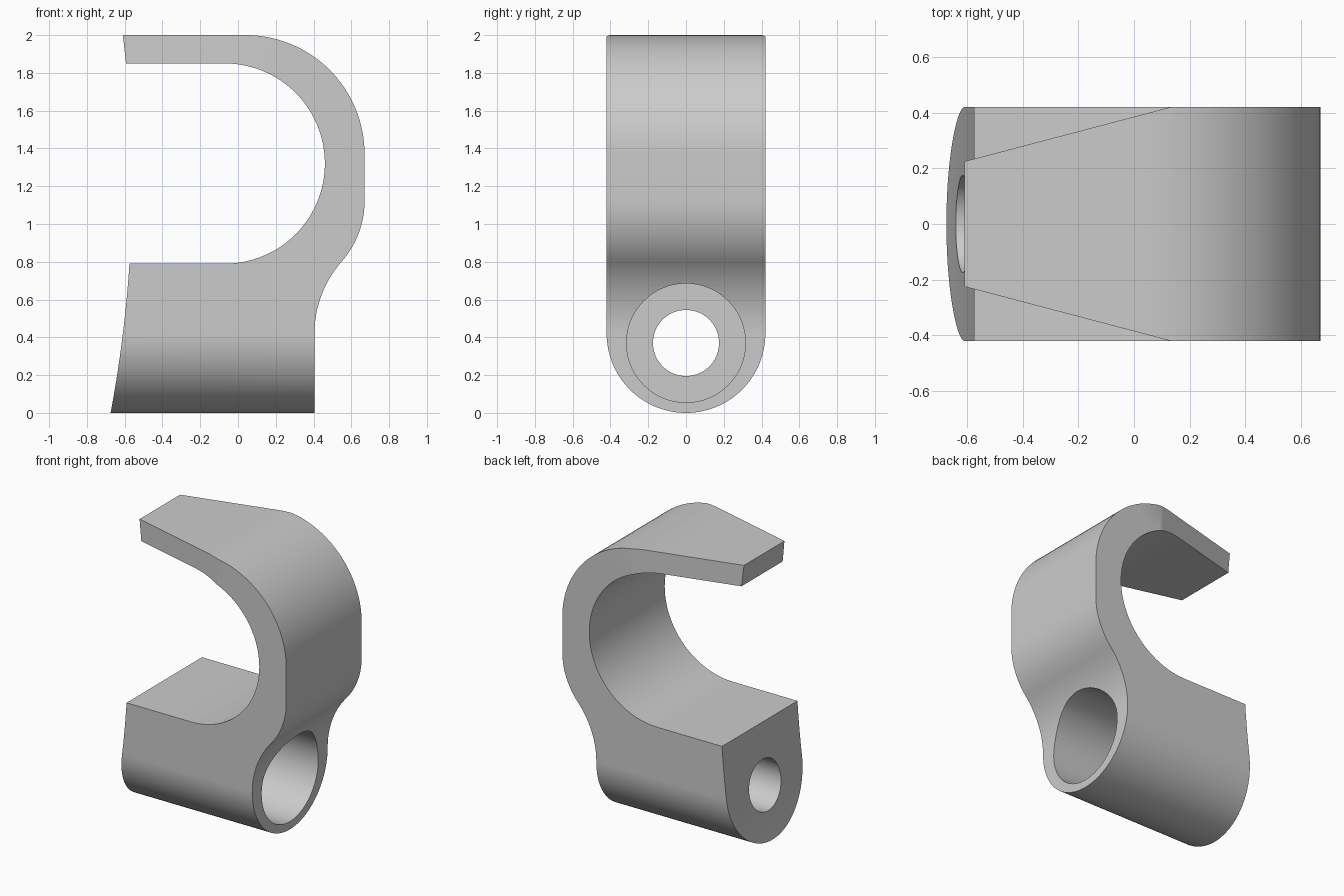
import bpy, bmesh, math
from mathutils import Vector, Matrix

if "Cube" in bpy.data.objects:
    bpy.data.objects.remove(bpy.data.objects["Cube"])

def arc(cx, cz, r, a0, a1, n=32):
    return [(cx + r * math.cos(math.radians(a0 + (a1 - a0) * i / n)),
             cz + r * math.sin(math.radians(a0 + (a1 - a0) * i / n))) for i in range(n + 1)]

def prism(name, points, direction):
    """Closed solid: extrude a loop of 3D points along a direction."""
    bm = bmesh.new()
    face = bm.faces.new([bm.verts.new(p) for p in points])
    new = bmesh.ops.extrude_face_region(bm, geom=[face])['geom']
    bmesh.ops.translate(bm, vec=Vector(direction),
                        verts=[v for v in new if isinstance(v, bmesh.types.BMVert)])
    bmesh.ops.recalc_face_normals(bm, faces=bm.faces)
    mesh = bpy.data.meshes.new(name)
    bm.to_mesh(mesh)
    bm.free()
    obj = bpy.data.objects.new(name, mesh)
    bpy.context.collection.objects.link(obj)
    return obj

def cut(obj, cutter, operation='DIFFERENCE'):
    mod = obj.modifiers.new("cut", 'BOOLEAN')
    mod.operation, mod.object, mod.solver = operation, cutter, 'EXACT'
    bpy.context.view_layer.objects.active = obj
    bpy.ops.object.modifier_apply(modifier=mod.name)
    bpy.data.objects.remove(cutter, do_unlink=True)

HALF = 0.42

# Slightly bowed cut on the open side
def open_side(z):
    return -0.561 - 0.0777 * (z - 1.209) ** 2

# Side profile of the hook
t = math.degrees(2 * math.atan(0.265 / 0.70))
profile = [(open_side(2.0), 2.0)]
profile += arc(0.04, 1.37, 0.63, 90, 0)                 # outer bend
profile += arc(0.19, 1.12, 0.48, 0, -t, 16)             # lower bulge
profile += arc(0.982, 0.42, 0.577, 180 - t, 180, 16)[1:]  # neck fillet
profile += [(0.405, 0.0)]
profile += [(open_side(0.79 * i / 16), 0.79 * i / 16) for i in range(17)]
profile += arc(-0.07, 1.32, 0.53, -90, 90, 48)          # inner throat
profile += [(open_side(1.85), 1.85)]
hook = prism("hook_clamp", [(x, -HALF, z) for x, z in profile], (0, 2 * HALF, 0))

# Rounded underside
u_shape = [(-HALF, 2.3)] + arc(0, HALF, HALF, 180, 360, 64) + [(HALF, 2.3)]
cut(hook, prism("rounded_envelope", [(-1, y * 1.0001, z) for y, z in u_shape], (2, 0, 0)),
    'INTERSECT')

# Stepped bore: small through hole and wide counterbore
for name, radius, x0 in (("through_hole", 0.175, -1.0), ("counterbore", 0.315, -0.22)):
    ring = arc(0, 0.37, radius, 0, 360, 64)[:-1]
    cut(hook, prism(name, [(x0, y, z) for y, z in ring], (1.0 - x0, 0, 0)))

# Tapered upper lip
for s in (1, -1):
    wedge = [(0.32, 0.47), (-0.80, 0.175), (-0.80, 0.7), (0.32, 0.7)]
    cut(hook, prism("lip_taper", [(x, s * y, 1.4) for x, y in wedge], (0, 0, 1)))

# Material and shading
grey = bpy.data.materials.new("plain grey")
grey.diffuse_color = (0.6, 0.6, 0.6, 1)
grey.use_nodes = True
grey.node_tree.nodes["Principled BSDF"].inputs["Base Color"].default_value = grey.diffuse_color
hook.data.materials.clear()
hook.data.materials.append(grey)
for p in hook.data.polygons:
    p.material_index = 0
bpy.ops.object.select_all(action='DESELECT')
hook.select_set(True)
bpy.context.view_layer.objects.active = hook
bpy.ops.object.shade_smooth_by_angle(angle=math.radians(20))
